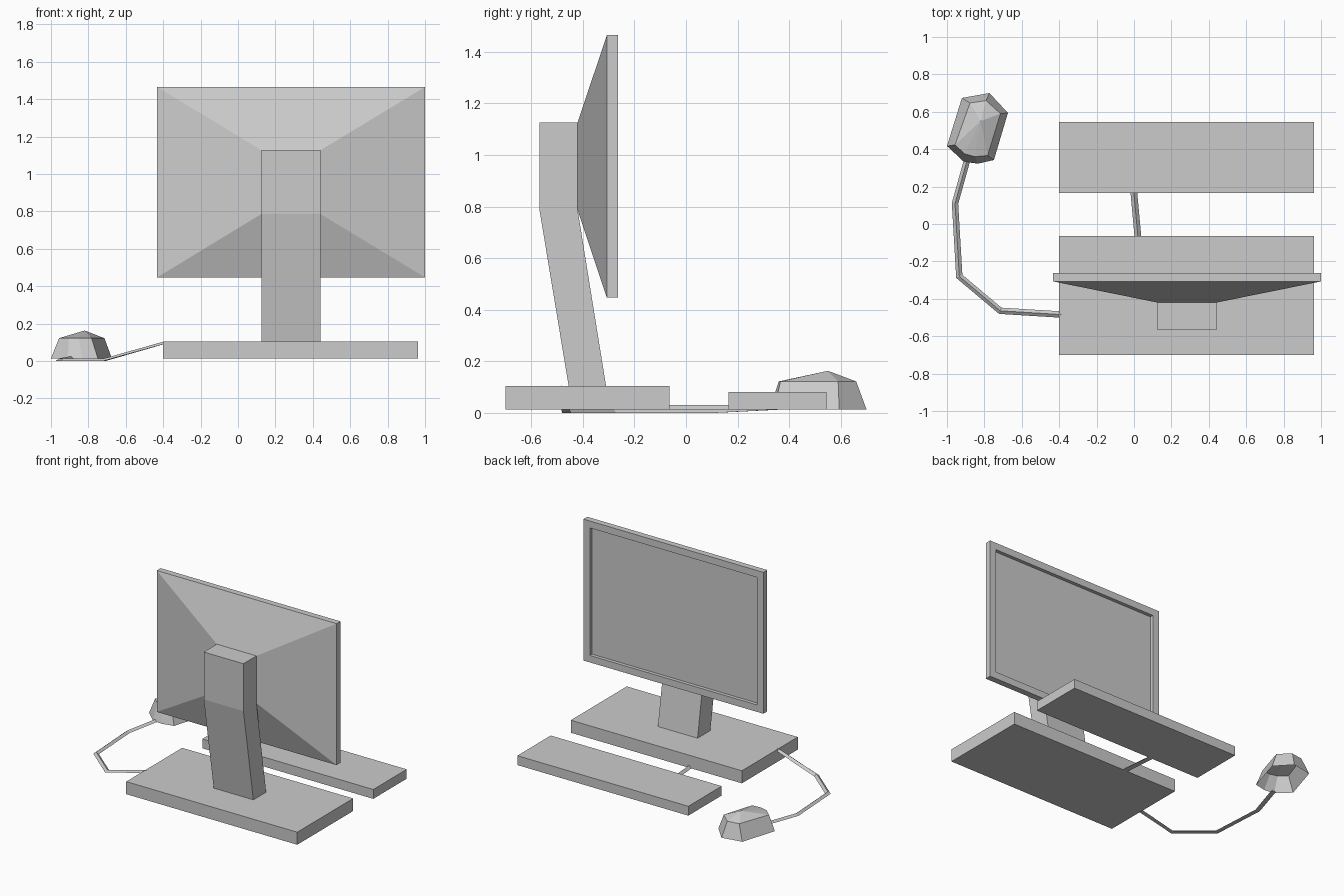
import bpy, bmesh
from mathutils import Vector

if "Cube" in bpy.data.objects:
    bpy.data.objects.remove(bpy.data.objects["Cube"])


def finish(bm, name):
    bmesh.ops.recalc_face_normals(bm, faces=bm.faces)
    mesh = bpy.data.meshes.new(name)
    bm.to_mesh(mesh)
    bm.free()
    ob = bpy.data.objects.new(name, mesh)
    bpy.context.collection.objects.link(ob)
    return ob


def loft(name, rings, cap_start=True, cap_end=True):
    """Skin a list of equal-length closed rings."""
    bm = bmesh.new()
    rows = [[bm.verts.new(p) for p in ring] for ring in rings]
    n = len(rows[0])
    for a, b in zip(rows, rows[1:]):
        for i in range(n):
            j = (i + 1) % n
            bm.faces.new((a[i], a[j], b[j], b[i]))
    if cap_start:
        bm.faces.new(rows[0])
    if cap_end == "fan":
        pass
    elif cap_end:
        bm.faces.new(rows[-1])
    return finish(bm, name)


def rect_xz(x0, x1, z0, z1, y):
    return [(x0, y, z0), (x1, y, z0), (x1, y, z1), (x0, y, z1)]


def box(name, x0, x1, y0, y1, z0, z1):
    return loft(name, [rect_xz(x0, x1, z0, z1, y) for y in (y0, y1)])


def cable(name, points, width, height):
    """Three-sided cable with a flat underside."""
    pts = [Vector(p) for p in points]
    rings = []
    for i, p in enumerate(pts):
        dirs = []
        if i > 0:
            dirs.append((p - pts[i - 1]).to_2d().normalized())
        if i < len(pts) - 1:
            dirs.append((pts[i + 1] - p).to_2d().normalized())
        d = sum(dirs, Vector((0, 0))).normalized()
        side = Vector((-d.y, d.x, 0)) * width / 2 / d.dot(dirs[0])
        rings.append([p - side, p + side, p + Vector((0, 0, height))])
    return loft(name, rings)


# Base and keyboard slabs
box("base", -0.40, 0.962, -0.70, -0.064, 0.0135, 0.104)
box("keyboard", -0.40, 0.962, 0.165, 0.545, 0.0135, 0.081)

# Monitor housing: tapered back, rim, and recessed screen
X0, X1, Z0, Z1 = -0.432, 1.0, 0.447, 1.465
SX0, SX1, SZ0, SZ1 = 0.125, 0.441, 0.786, 1.127
B = 0.05
loft("monitor", [
    rect_xz(SX0, SX1, SZ0, SZ1, -0.42),
    rect_xz(X0, X1, Z0, Z1, -0.307),
    rect_xz(X0, X1, Z0, Z1, -0.263),
    rect_xz(X0 + B, X1 - B, Z0 + B, Z1 - B, -0.263),
    rect_xz(X0 + B, X1 - B, Z0 + B, Z1 - B, -0.288),
])

# Bent stand: side profile swept across x
profile = [(-0.568, SZ1), (-0.42, SZ1), (-0.42, SZ0),
           (-0.31, 0.104), (-0.455, 0.104), (-0.568, SZ0)]
loft("stand", [[(x, y, z) for y, z in profile] for x in (SX0, SX1)])

# Mouse: open underside, sloped walls and a faceted peak
lower = [(-1.0, 0.417), (-0.92, 0.674), (-0.773, 0.70), (-0.674, 0.594),
         (-0.749, 0.342), (-0.834, 0.323), (-0.909, 0.332)]
upper = [(-0.957, 0.423), (-0.877, 0.647), (-0.791, 0.66), (-0.714, 0.59),
         (-0.783, 0.366), (-0.85, 0.36), (-0.905, 0.375)]
peak = (-0.82, 0.55, 0.163)
loft("mouse", [
    [(x, y, 0.0135) for x, y in lower],
    [(x, y, 0.122) for x, y in upper],
], cap_start=False, cap_end="fan")
bm = bmesh.new()
ring = [bm.verts.new((x, y, 0.122)) for x, y in upper]
top = bm.verts.new(peak)
for i, v in enumerate(ring):
    bm.faces.new((ring[i - 1], v, top))
crown = finish(bm, "mouse_top")
for poly in crown.data.polygons:
    if poly.normal.z < 0:
        crown.data.flip_normals()
        break

# Cables
cable("mouse_cable", [(-0.39, -0.484, 0.092), (-0.715, -0.464, 0.0),
                      (-0.934, -0.28, 0.0), (-0.957, 0.11, 0.0),
                      (-0.89, 0.35, 0.012)], 0.034, 0.014)
cable("keyboard_cable", [(0.021, -0.07, 0.0135), (-0.001, 0.17, 0.0135)],
      0.036, 0.018)
